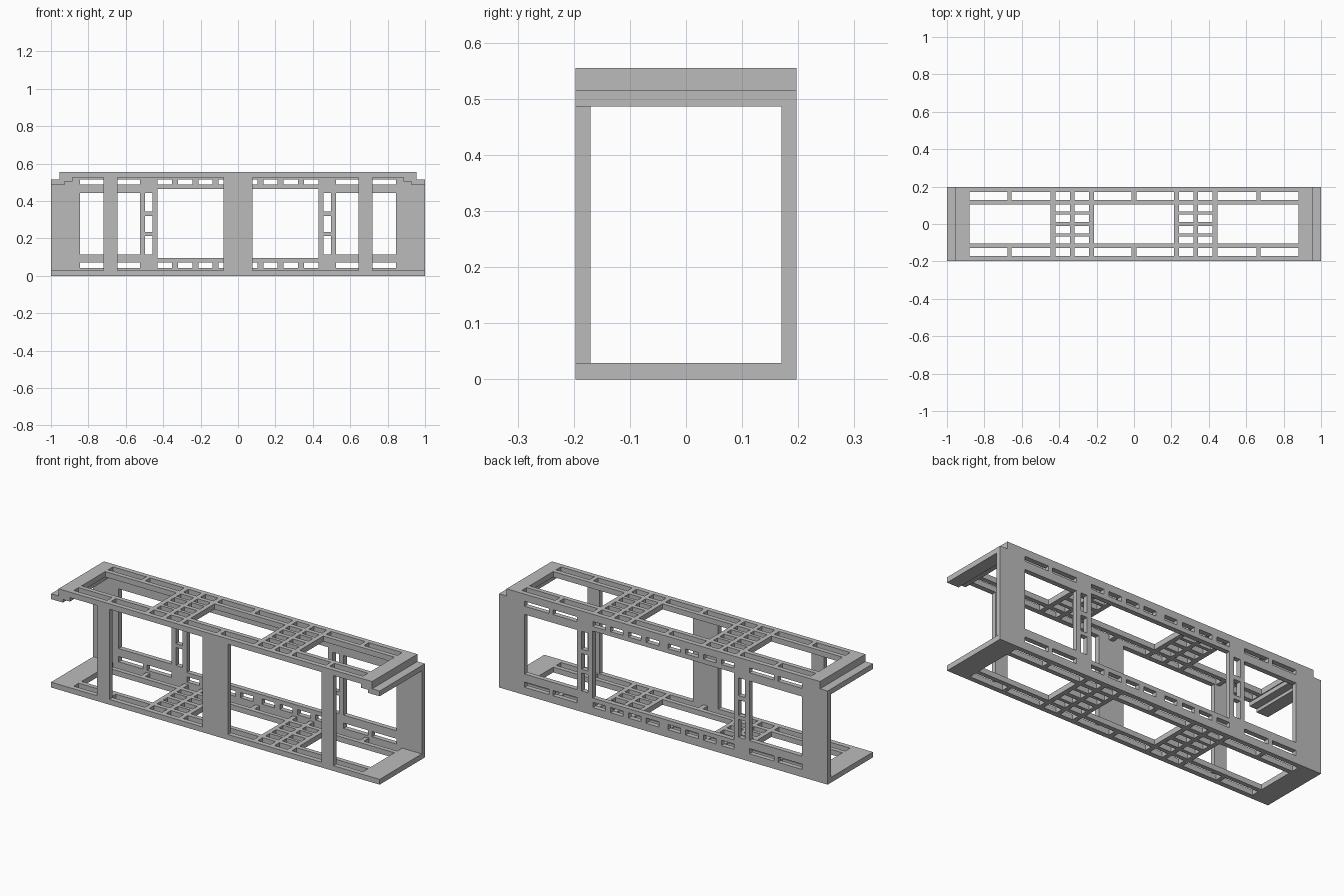
import bpy, bmesh
from mathutils import Vector

if "Cube" in bpy.data.objects:
    bpy.data.objects.remove(bpy.data.objects["Cube"], do_unlink=True)

mat = bpy.data.materials.new("plain grey")
mat.use_nodes = True
GREY = (0.5, 0.5, 0.5, 1)
mat.diffuse_color = GREY
mat.node_tree.nodes["Principled BSDF"].inputs["Base Color"].default_value = GREY

HALF_Y, INNER_Y = 0.197, 0.17      # outer and inner depth
FLOOR, CEIL, TOP = 0.029, 0.525, 0.555
PLATE_END = 0.885                  # where the stepped lips begin


def finish(bm, name):
    bmesh.ops.recalc_face_normals(bm, faces=bm.faces)
    mesh = bpy.data.meshes.new(name)
    bm.to_mesh(mesh)
    bm.free()
    mesh.materials.append(mat)
    obj = bpy.data.objects.new(name, mesh)
    bpy.context.collection.objects.link(obj)
    return obj


def thicken(bm, vec):
    res = bmesh.ops.extrude_face_region(bm, geom=bm.faces[:])
    verts = [g for g in res["geom"] if isinstance(g, bmesh.types.BMVert)]
    bmesh.ops.translate(bm, verts=verts, vec=vec)


def panel(name, outer, holes, place, vec):
    """Flat sheet with rectangular openings (u0, u1, v0, v1), then thickened."""
    rects = holes + [outer]
    us = sorted({round(u, 4) for r in rects for u in r[:2]})
    vs = sorted({round(v, 4) for r in rects for v in r[2:]})
    bm = bmesh.new()
    grid = {}

    def vert(u, v):
        if (u, v) not in grid:
            grid[u, v] = bm.verts.new(place(u, v))
        return grid[u, v]

    for u0, u1 in zip(us, us[1:]):
        for v0, v1 in zip(vs, vs[1:]):
            cu, cv = (u0 + u1) / 2, (v0 + v1) / 2
            if not any(a < cu < b and c < cv < d for a, b, c, d in holes):
                bm.faces.new([vert(u0, v0), vert(u1, v0), vert(u1, v1), vert(u0, v1)])
    thicken(bm, vec)
    bmesh.ops.recalc_face_normals(bm, faces=bm.faces)
    bmesh.ops.dissolve_limit(bm, angle_limit=0.01, verts=bm.verts, edges=bm.edges)
    return finish(bm, name)


def mirror_u(holes):
    return holes + [(-b, -a, c, d) for a, b, c, d in holes]


def mirror_v(holes):
    return holes + [(a, b, -d, -c) for a, b, c, d in holes]


def box(name, x0, x1, y0, y1, z0, z1):
    bm = bmesh.new()
    bmesh.ops.create_cube(bm, size=1)
    for v in bm.verts:
        v.co = Vector((x1 if v.co.x > 0 else x0, y1 if v.co.y > 0 else y0,
                       z1 if v.co.z > 0 else z0))
    return finish(bm, name)


# Openings shared by the top and bottom plates
COLUMNS = [(0.24, 0.318), (0.342, 0.421)]
SLOTS = [(0.013, 0.215)] + COLUMNS + [(0.447, 0.654), (0.677, 0.88)]
ROWS = [(0.012, 0.05), (0.068, 0.104)]
deck_holes = [(a, b, 0.128, INNER_Y) for a, b in SLOTS]
deck_holes += [(a, b, c, d) for a, b in COLUMNS for c, d in ROWS]
deck_holes = mirror_u(mirror_v(deck_holes))
deck_holes += mirror_u([(0.447, 0.88, -0.103, 0.103)]) + [(-0.215, 0.215, -0.103, 0.103)]

panel("bottom_plate", (-1, 1, -HALF_Y, HALF_Y), deck_holes,
      lambda u, v: (u, v, 0), (0, 0, FLOOR))
panel("top_plate", (-PLATE_END, PLATE_END, -HALF_Y, HALF_Y), deck_holes,
      lambda u, v: (u, v, CEIL), (0, 0, TOP - CEIL))

# Stepped lips at both ends of the top plate
LIP = [(PLATE_END, TOP), (0.954, TOP), (0.954, 0.515), (1, 0.515),
       (1, 0.486), (0.928, 0.486), (0.928, 0.503), (PLATE_END, 0.503)]
for side, sign in (("left", 1), ("right", -1)):
    bm = bmesh.new()
    bm.faces.new([bm.verts.new((sign * x, -HALF_Y, z)) for x, z in LIP])
    thicken(bm, (0, 2 * HALF_Y, 0))
    finish(bm, side + "_end_lip")

# Back wall: windows, ladder openings, slot rows and notches under the lips
wall_holes = [(0.524, 0.845, 0.115, 0.443)]
wall_holes += [(0.457, 0.497, a, b) for a, b in
               ((0.115, 0.214), (0.235, 0.321), (0.345, 0.443))]
SLOT_X = [(0.027 + i * 0.1085, 0.104 + i * 0.1085) for i in range(4)]
SLOT_X += [(0.524, 0.672), (0.697, 0.845)]
for z0, z1 in ((0.042, 0.071), (0.488, 0.515)):
    wall_holes += [(a, b, z0, z1) for a, b in SLOT_X]
wall_holes += [(PLATE_END, 0.928, 0.503, CEIL), (0.928, 1, 0.486, CEIL)]
wall_holes = mirror_u(wall_holes) + [(-0.43, 0.43, 0.094, 0.463)]
panel("back_wall", (-1, 1, FLOOR, CEIL), wall_holes,
      lambda u, v: (u, INNER_Y, v), (0, HALF_Y - INNER_Y, 0))

# Front posts
for name, x0, x1 in (("centre_post", -0.077, 0.077),
                     ("left_post", 0.645, 0.72), ("right_post", -0.72, -0.645)):
    box(name, x0, x1, -HALF_Y, -INNER_Y, FLOOR, CEIL)
